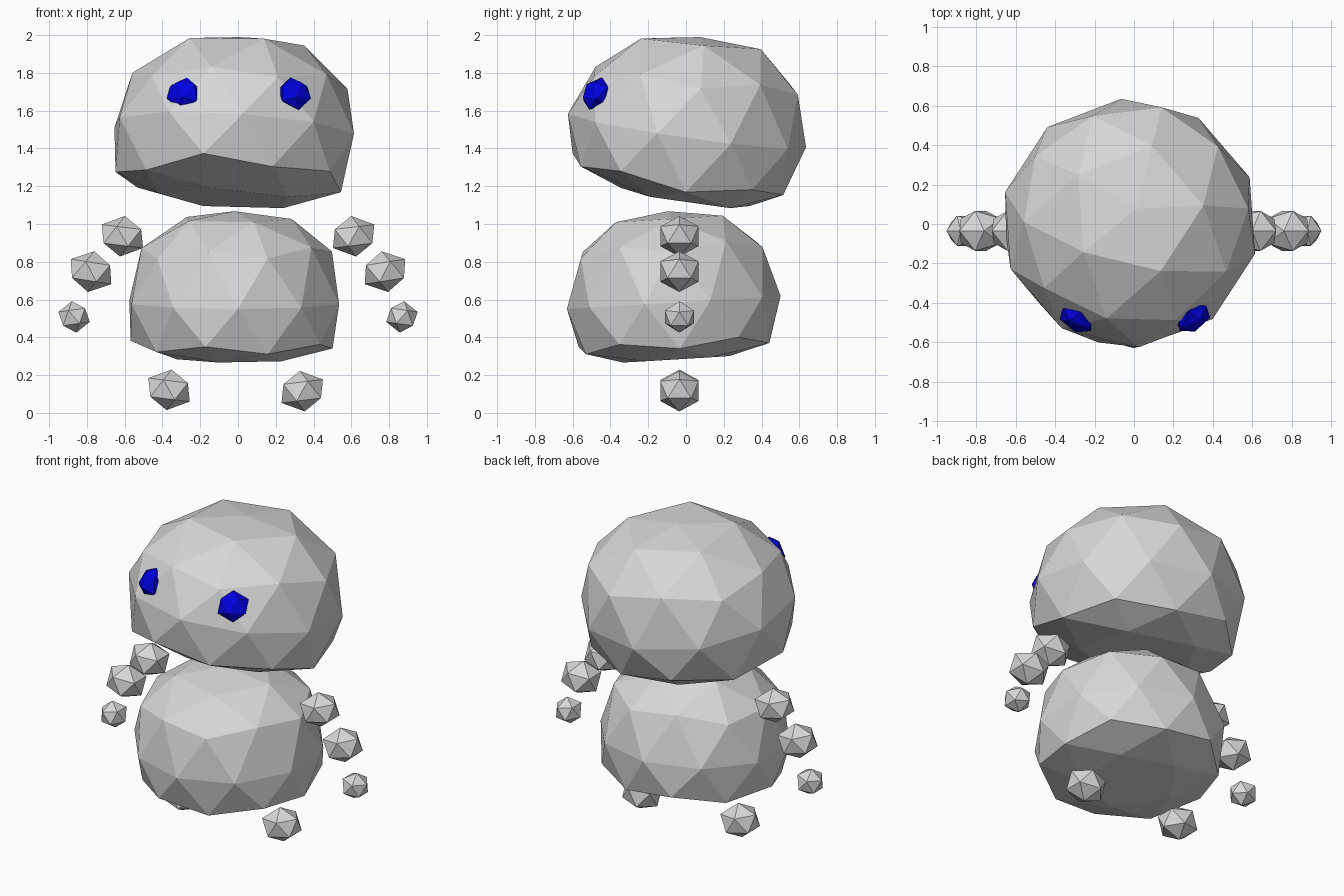
import bpy, bmesh, math
from mathutils import Euler, Vector

if "Cube" in bpy.data.objects:
    bpy.data.objects.remove(bpy.data.objects["Cube"])


def material(name, color):
    m = bpy.data.materials.new(name)
    m.diffuse_color = (*color, 1.0)
    m.use_nodes = True
    m.node_tree.nodes["Principled BSDF"].inputs["Base Color"].default_value = m.diffuse_color
    return m


GREY = material("light_grey", (0.68, 0.68, 0.68))
BLUE = material("deep_blue", (0.0, 0.0, 0.75))


def ball(name, loc, size, rot, mat, subdiv=1, shape=None, mirror=False):
    """Faceted icosphere, optionally reshaped, scaled, tilted and mirrored in x."""
    bm = bmesh.new()
    bmesh.ops.create_icosphere(bm, subdivisions=subdiv, radius=1.0)
    turn = Euler([math.radians(a) for a in rot]).to_matrix()
    for v in bm.verts:
        p = shape(v.co.copy()) if shape else v.co
        p = turn @ Vector((p.x * size[0], p.y * size[1], p.z * size[2]))
        if mirror:
            p.x = -p.x
        v.co = p + Vector(loc)
    bmesh.ops.recalc_face_normals(bm, faces=bm.faces)
    mesh = bpy.data.meshes.new(name)
    bm.to_mesh(mesh)
    bm.free()
    mesh.materials.append(mat)
    ob = bpy.data.objects.new(name, mesh)
    bpy.context.collection.objects.link(ob)
    return ob


def head_shape(p):
    """Flat underside shifted back, bulging rim, fuller upper back."""
    if p.z < -0.8:
        p.z = -0.65
        p.x *= 1.08
        p.y = p.y * 1.08 + 0.08
    elif p.z < -0.3:
        p.z += 0.09 * p.y ** 2 + 0.04 * min(p.x, 0)
        p.x *= 1.05
        p.y *= 1.05
    elif p.z > 0.95:
        p.z = 0.91
    elif p.z > 0.3:
        p.z += 0.04 * p.x + 0.06 * p.y
    return p


def body_shape(p):
    """Flat underside, bulging raised rim and full shoulders."""
    if p.z < -0.8:
        p.z = -0.58
    elif p.z < -0.3:
        p.z += 0.055
        p.x *= 1.06
        p.y *= 1.06
    elif p.z > 0.95:
        p.z = 0.93
    elif 0.3 < p.z < 0.7:
        p.z += 0.05 + 0.025 * p.x
    return p


# Head and body
ball("head", (-0.02, 0.005, 1.495), (0.655, 0.638, 0.55), (-8, 4, 3.5), GREY, 2, head_shape)
ball("body", (-0.02, -0.065, 0.585), (0.578, 0.567, 0.52), (3.5, 0, 2), GREY, 2, body_shape)

# Eyes, half sunk into the face
ball("right_eye", (0.30, -0.478, 1.69), (0.102, 0.057, 0.094), (-25, 0, 33), BLUE)
ball("left_eye", (-0.29, -0.482, 1.69), (0.102, 0.057, 0.094), (-25, 0, 30), BLUE, mirror=True)

# Floating arms and feet, mirrored left and right
Y = -0.035
for side, sign in (("right", 1), ("left", -1)):
    flip = sign < 0
    ball(side + "_upper_arm", (sign * 0.612, Y, 0.935), (0.130, 0.119, 0.108), (0, -7, 0), GREY, mirror=flip)
    ball(side + "_lower_arm", (sign * 0.778, Y, 0.748), (0.130, 0.119, 0.109), (0, -9, 0), GREY, mirror=flip)
    ball(side + "_hand", (sign * 0.868, Y, 0.508), (0.088, 0.090, 0.084), (0, 8, 0), GREY, mirror=flip)
    ball(side + "_foot", (0.34 if sign > 0 else -0.365, Y, 0.115 if sign > 0 else 0.122),
         (0.130, 0.119, 0.108), (0, -7, 0), GREY, mirror=flip)
